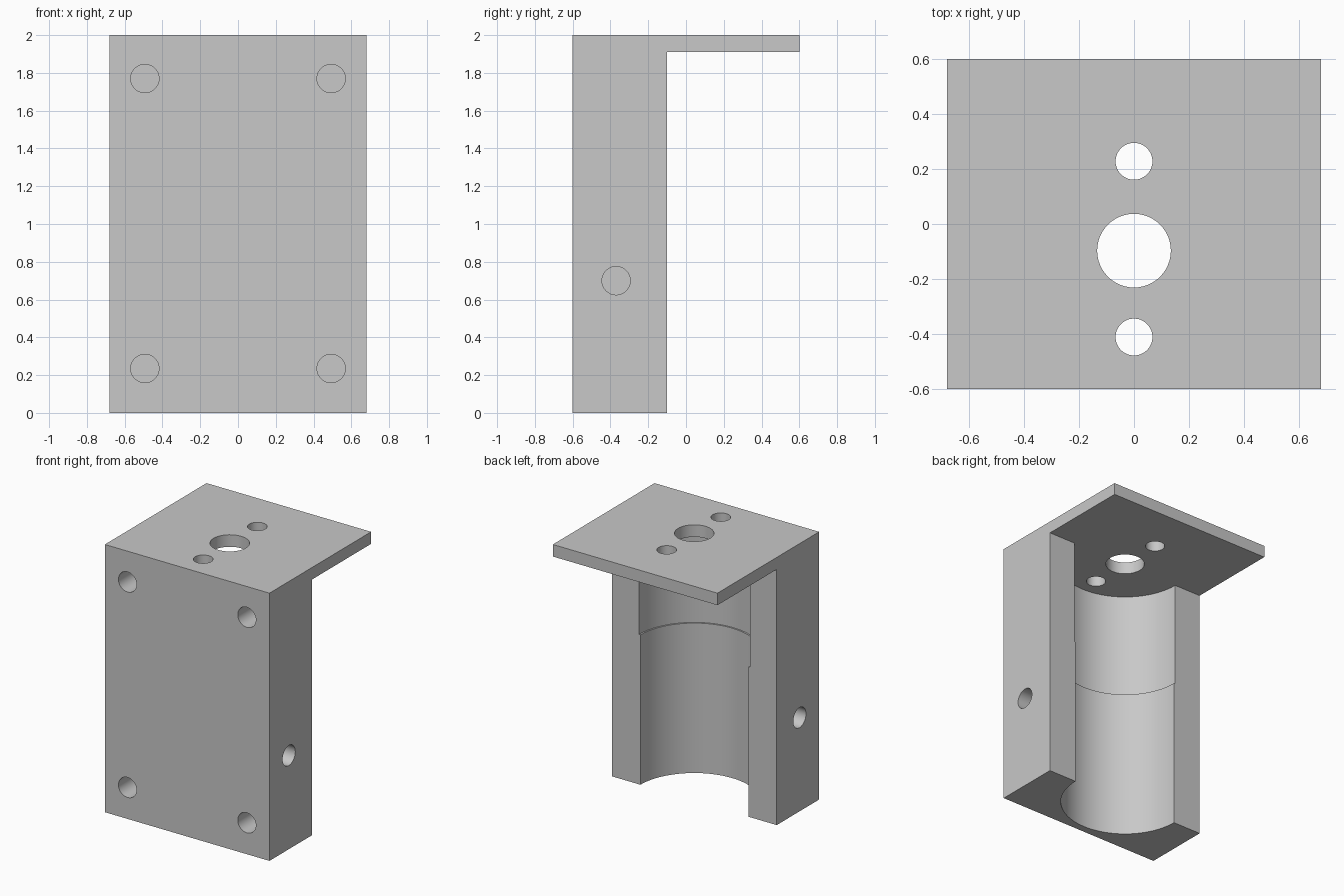
import bpy
import bmesh
import math
from mathutils import Matrix, Vector

cube = bpy.data.objects.get("Cube")
if cube:
    bpy.data.objects.remove(cube, do_unlink=True)

# Single grey finish
grey = bpy.data.materials.new("plain grey")
grey.use_nodes = True
colour = (0.58, 0.58, 0.58, 1)
grey.diffuse_color = colour
grey.node_tree.nodes["Principled BSDF"].inputs["Base Color"].default_value = colour

HALF_W, FRONT, BACK, LIP = 0.68, -0.6, -0.1, 0.6
TOP, SHELF = 2.0, 1.91
AXIS_Y = -0.097


def link(name, bm):
    mesh = bpy.data.meshes.new(name)
    bmesh.ops.recalc_face_normals(bm, faces=bm.faces)
    bm.to_mesh(mesh)
    bm.free()
    obj = bpy.data.objects.new(name, mesh)
    bpy.context.collection.objects.link(obj)
    mesh.materials.append(grey)
    return obj


# Bracket body: L-shaped side profile extruded across the width
bm = bmesh.new()
profile = [(FRONT, 0), (BACK, 0), (BACK, SHELF), (LIP, SHELF), (LIP, TOP), (FRONT, TOP)]
face = bm.faces.new([bm.verts.new((-HALF_W, y, z)) for y, z in profile])
side = bmesh.ops.extrude_face_region(bm, geom=[face])
bmesh.ops.translate(bm, vec=(2 * HALF_W, 0, 0),
                    verts=[v for v in side["geom"] if isinstance(v, bmesh.types.BMVert)])
bracket = link("motor_bracket", bm)


def drill(name, start, end, radius, segments=48):
    """Cut a round hole from start to end."""
    a, b = Vector(start), Vector(end)
    bm = bmesh.new()
    turn = (b - a).to_track_quat('Z', 'Y').to_matrix().to_4x4()
    bmesh.ops.create_cone(bm, cap_ends=True, segments=segments,
                          radius1=radius, radius2=radius, depth=(b - a).length,
                          matrix=Matrix.Translation((a + b) / 2) @ turn)
    cutter = link(name, bm)
    cutter.hide_render = True
    cut = bracket.modifiers.new(name, 'BOOLEAN')
    cut.operation = 'DIFFERENCE'
    cut.solver = 'EXACT'
    cut.object = cutter
    bpy.context.view_layer.objects.active = bracket
    bpy.ops.object.modifier_apply(modifier=name)
    bpy.data.objects.remove(cutter, do_unlink=True)


# Stepped cradle bore, slightly wider in its upper part
drill("upper_bore", (0, AXIS_Y, 1.12), (0, AXIS_Y, SHELF), 0.458, 128)
drill("lower_bore", (0, AXIS_Y, -0.2), (0, AXIS_Y, 1.5), 0.447, 128)

# Shaft hole and screw holes through the top plate
for name, y, r in (("shaft_hole", AXIS_Y, 0.134),
                   ("back_screw_hole", 0.228, 0.067),
                   ("front_screw_hole", -0.411, 0.067)):
    drill(name, (0, y, 1.7), (0, y, 2.2), r)

# Blind mounting holes in the front and in both sides
for s in (-1, 1):
    for z in (0.235, 1.77):
        drill("mounting_hole", (s * 0.493, FRONT - 0.1, z), (s * 0.493, FRONT + 0.22, z), 0.075)
    drill("side_hole", (s * (HALF_W + 0.1), -0.37, 0.7), (s * (HALF_W - 0.22), -0.37, 0.7), 0.075)

# Smooth bores with crisp edges
bpy.ops.object.select_all(action='DESELECT')
bracket.select_set(True)
bpy.context.view_layer.objects.active = bracket
bpy.ops.object.shade_smooth_by_angle(angle=math.radians(30))
